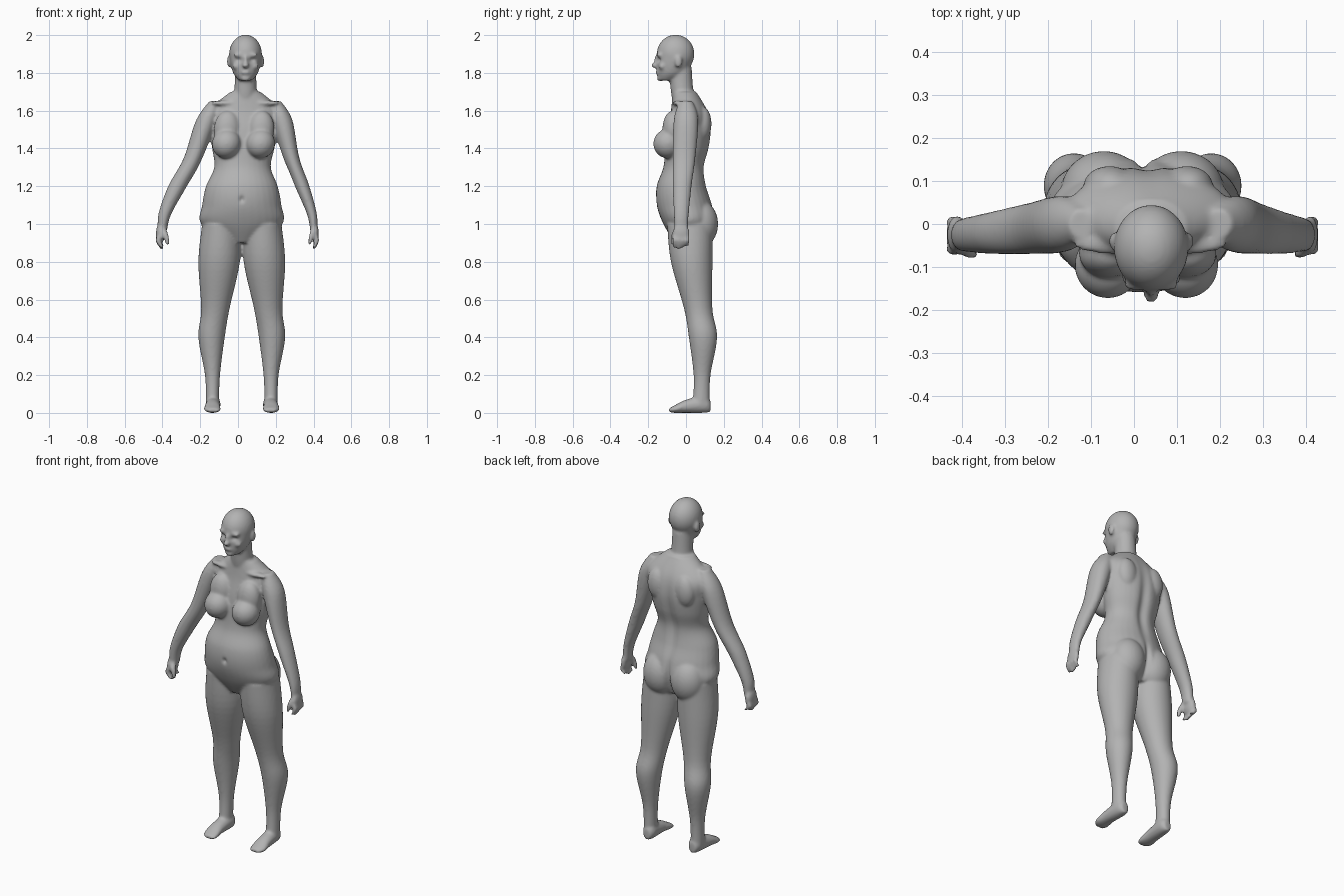
import bpy, bmesh, math
from mathutils import Matrix, Vector

cube = bpy.data.objects.get("Cube")
if cube:
    bpy.data.objects.remove(cube, do_unlink=True)

skin = bpy.data.materials.new("grey clay")
skin.use_nodes = True
grey = (0.45, 0.45, 0.45, 1)
skin.diffuse_color = grey
skin.node_tree.nodes["Principled BSDF"].inputs["Base Color"].default_value = grey

body_masses = bmesh.new()


def blend(before, start, end, after, t):
    """Smooth curve value between two neighbouring rings."""
    result = []
    for a, b, c, d in zip(before, start, end, after):
        slope_in, slope_out = (c - a) / 2, (d - b) / 2
        bend = 3 * (c - b) - 2 * slope_in - slope_out
        twist = slope_in + slope_out - 2 * (c - b)
        result.append(b + t * (slope_in + t * (bend + t * twist)))
    return result


def loft(rings, lengthwise=False, sides=32, steps=6):
    """Closed skin through rings of (x, y, z, half width, half depth)."""
    dense = []
    last = len(rings) - 1
    for i in range(last):
        before, after = rings[max(i - 1, 0)], rings[min(i + 2, last)]
        for step in range(steps):
            dense.append(blend(before, rings[i], rings[i + 1], after, step / steps))
    dense.append(rings[last])
    loops = []
    for x, y, z, width, depth in dense:
        loop = []
        for side in range(sides):
            angle = math.tau * side / sides
            across, along = width * math.cos(angle), depth * math.sin(angle)
            offset = (across, 0, along) if lengthwise else (across, along, 0)
            loop.append(body_masses.verts.new(Vector((x, y, z)) + Vector(offset)))
        loops.append(loop)
    for lower, upper in zip(loops, loops[1:]):
        for side in range(sides):
            other = (side + 1) % sides
            body_masses.faces.new((lower[side], lower[other], upper[other], upper[side]))
    body_masses.faces.new(loops[0])
    body_masses.faces.new(loops[-1])


def ball(centre, radii):
    placement = Matrix.LocRotScale(Vector(centre), None, Vector(radii))
    bmesh.ops.create_uvsphere(body_masses, u_segments=28, v_segments=18, radius=1, matrix=placement)


def sway(x, z):
    """Sideways lean of the pose: the chest and head shift, the hands stay put."""
    rise = max(0, min(1, (z - 1.2) / 0.5))
    reach = max(0, abs(x) - 0.25)
    return 0.02 + 0.02 * rise - 0.13 * reach


# Legs
loft([(.11, .02, 1, .1, .12), (.12, .03, .8, .11, .11), (.14, .065, .55, .075, .075),
      (.16, .09, .4, .07, .075), (.155, .085, .2, .04, .045), (.155, .08, .05, .035, .045)])
# Feet
loft([(.15, .13, .035, .02, .03), (.15, .1, .045, .037, .045), (.155, 0, .035, .04, .035),
      (.155, -.06, .02, .045, .02), (.15, -.09, .014, .03, .01)], lengthwise=True)
# Arms
loft([(.16, 0, 1.65, .03, .035), (.2, 0, 1.55, .055, .065), (.26, -.01, 1.35, .046, .06),
      (.33, -.02, 1.2, .044, .05), (.39, -.025, 1.05, .03, .04), (.4, -.025, .96, .02, .035)])
# Palms, fingers and thumbs
ball((.41, -.025, .95), (.021, .045, .055))
for finger in range(4):
    y = -.06 + finger * .022
    tip = .865 + .01 * abs(finger - 1)
    loft([(.41, y, .94, .013, .013), (.42, y, .91, .013, .013), (.4, y, tip, .01, .01)], sides=14)
loft([(.4, -.04, .98, .015, .02), (.385, -.065, .94, .014, .015), (.375, -.07, .89, .01, .01)], sides=14)

# Breasts with their upper slope
ball((.09, -.095, 1.425), (.077, .078, .078))
ball((.09, -.07, 1.5), (.07, .055, .1))
# Buttocks and shoulder blades
ball((.09, .075, 1), (.1, .095, .125))
ball((.09, .09, 1.53), (.06, .045, .09))
# Collar bones
ball((.09, -.045, 1.64), (.09, .025, .015))
# Ears, brows and cheeks
ball((.087, -.04, 1.86), (.012, .02, .033))
ball((.035, -.14, 1.895), (.03, .016, .012))
ball((.045, -.125, 1.835), (.025, .02, .02))

# Mirror the paired parts to the other side
paired = body_masses.verts[:] + body_masses.edges[:] + body_masses.faces[:]
copies = bmesh.ops.duplicate(body_masses, geom=paired)["geom"]
for item in copies:
    if isinstance(item, bmesh.types.BMVert):
        item.co.x *= -1

# Torso in even slices from crotch to neck: half width, front, back
torso = [(.07, -.06, .1), (.215, -.12, .15), (.21, -.155, .14), (.19, -.155, .11), (.15, -.12, .1),
         (.165, -.11, .125), (.18, -.1, .135), (.19, -.08, .115), (.08, -.07, .055)]
loft([(0, (front + back) / 2, .9 + level / 10, width, (back - front) / 2)
      for level, (width, front, back) in enumerate(torso)])
# Neck
loft([(0, 0, 1.6, .075, .06), (0, -.02, 1.7, .06, .06), (0, -.03, 1.83, .056, .06)])
# Skull and jaw
ball((0, -.055, 1.9), (.087, .1, .102))
loft([(0, -.1, 1.76, .035, .045), (0, -.075, 1.8, .066, .078),
      (0, -.06, 1.87, .083, .096), (0, -.06, 1.93, .08, .09)])
# Nose, lips and chin
ball((0, -.165, 1.84), (.019, .019, .014))
ball((0, -.15, 1.865), (.012, .019, .035))
ball((0, -.145, 1.802), (.027, .018, .012))
ball((0, -.135, 1.77), (.026, .02, .015))

# Lean the masses, then fuse them into one smooth skin
for vert in body_masses.verts:
    vert.co.x += sway(vert.co.x, vert.co.z)
bmesh.ops.recalc_face_normals(body_masses, faces=body_masses.faces)
mesh = bpy.data.meshes.new("body")
body_masses.to_mesh(mesh)
body_masses.free()
body = bpy.data.objects.new("body", mesh)
bpy.context.collection.objects.link(body)
bpy.ops.object.select_all(action="DESELECT")
body.select_set(True)
bpy.context.view_layer.objects.active = body
fuse = body.modifiers.new("fuse", "REMESH")
fuse.mode = "VOXEL"
fuse.voxel_size = 0.0075
soften = body.modifiers.new("soften", "SMOOTH")
soften.factor = 0.5
soften.iterations = 8
for modifier in ("fuse", "soften"):
    bpy.ops.object.modifier_apply(modifier=modifier)

# Hollows pressed into the front or back: x, z, width, height, depth
eye_socket = (.034, 1.868, .016, .012, .012)
navel = (0, 1.13, .012, .016, .012)
spine = (0, 1.35, .03, .2, -.018)
cleft = (0, 1, .015, .09, -.022)
for vert in body.data.vertices:
    middle = sway(0, vert.co.z)
    for x, z, width, height, depth in (eye_socket, navel, spine, cleft):
        facing_front = vert.co.y < -.1
        facing_back = vert.co.y > .06
        if facing_front if depth > 0 else facing_back:
            across = (abs(vert.co.x - middle) - x) / width
            along = (vert.co.z - z) / height
            vert.co.y += depth * math.exp(-across ** 2 - along ** 2)

body.data.materials.clear()
body.data.materials.append(skin)
for face in body.data.polygons:
    face.material_index = 0
bpy.ops.object.shade_smooth()
